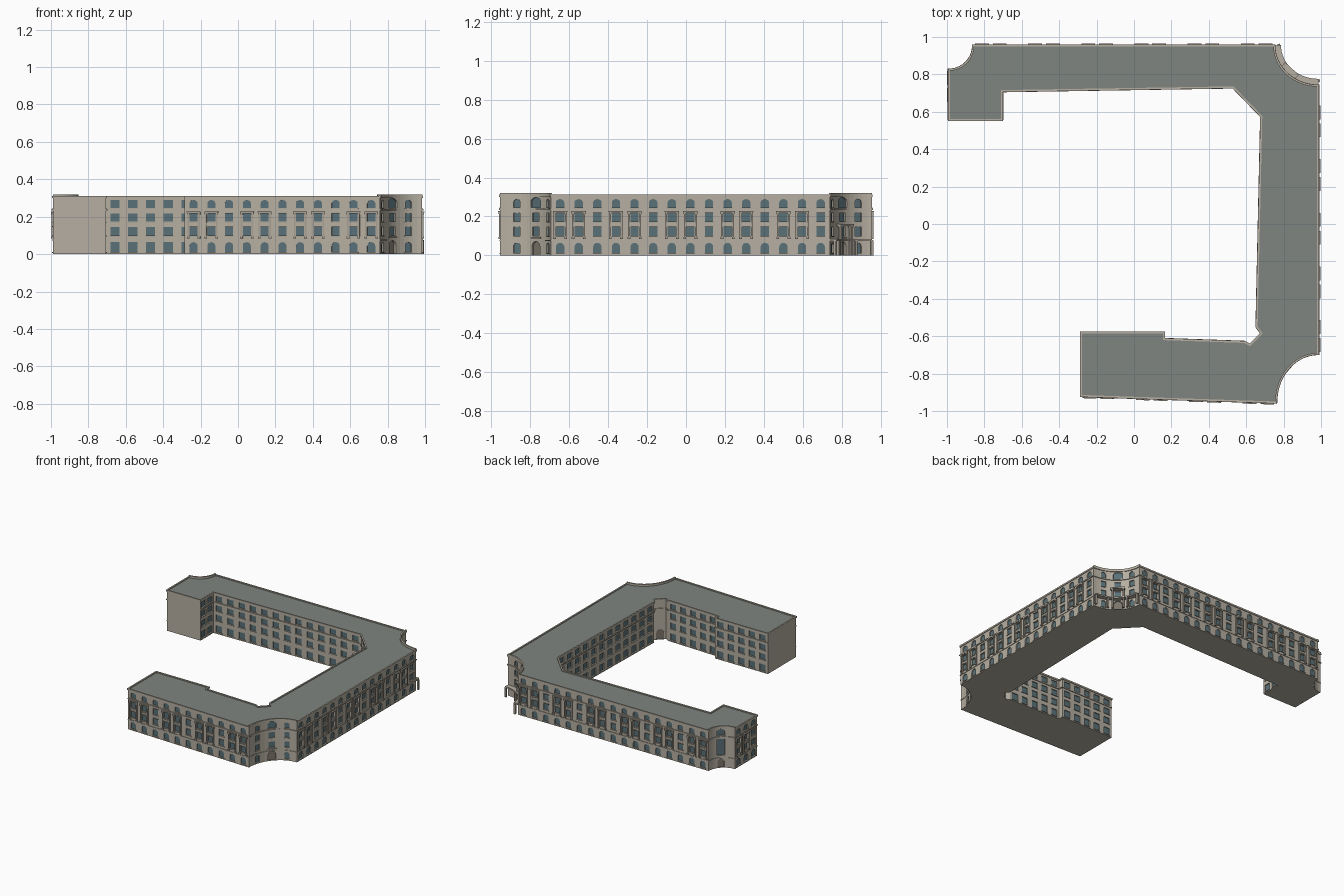
import bpy, bmesh, math
from mathutils import Vector

if "Cube" in bpy.data.objects:
    bpy.data.objects.remove(bpy.data.objects["Cube"])

PITCH = 0.095
ROWS = [(0.012, 0.064), (0.100, 0.145), (0.174, 0.217), (0.246, 0.289)]


def material(name, rgb):
    m = bpy.data.materials.new(name)
    m.diffuse_color = (*rgb, 1)
    m.use_nodes = True
    m.node_tree.nodes["Principled BSDF"].inputs["Base Color"].default_value = m.diffuse_color
    return m


MATS = [material("wall_stone", (0.47, 0.43, 0.36)),
        material("roof_grey", (0.21, 0.235, 0.215)),
        material("window_glass", (0.10, 0.165, 0.19)),
        material("trim_stone", (0.39, 0.355, 0.295)),
        material("door_brown", (0.20, 0.175, 0.145))]
WALL, ROOF, GLASS, TRIM, DOOR = range(5)


def finish(bm, name):
    bmesh.ops.recalc_face_normals(bm, faces=bm.faces)
    me = bpy.data.meshes.new(name)
    bm.to_mesh(me)
    bm.free()
    for m in MATS:
        me.materials.append(m)
    ob = bpy.data.objects.new(name, me)
    bpy.context.collection.objects.link(ob)
    return ob


def arc(cx, cy, rx, ry, start, n=14):
    """Concave quarter corner, swept clockwise."""
    pts = []
    for i in range(n + 1):
        a = math.radians(start - 90 * i / n)
        pts.append(Vector((cx + rx * math.cos(a), cy + ry * math.sin(a))))
    return pts


def prism(bm, bottom, top, mat, cap_mat=None):
    """Join two matching rings of 3D points into a closed solid."""
    a = [bm.verts.new(p) for p in bottom]
    b = [bm.verts.new(p) for p in top]
    n = len(a)
    for i in range(n):
        j = (i + 1) % n
        bm.faces.new((a[i], a[j], b[j], b[i])).material_index = mat
    bm.faces.new(a[::-1]).material_index = mat
    bm.faces.new(b).material_index = mat if cap_mat is None else cap_mat


class Spot:
    """Local wall frame: u along the wall, n outwards, z up."""
    def __init__(self, p, d):
        self.p, self.d = p, d.normalized()
        self.n = Vector((self.d.y, -self.d.x))

    def at(self, u, n, z):
        q = self.p + self.d * u + self.n * n
        return Vector((q.x, q.y, z))

    def box(self, bm, u, w, n0, n1, z0, z1, mat=TRIM):
        c = [(u - w / 2, n0), (u + w / 2, n0), (u + w / 2, n1), (u - w / 2, n1)]
        prism(bm, [self.at(*k, z0) for k in c], [self.at(*k, z1) for k in c], mat)

    def opening(self, bm, w, z0, z1, arched=False, pane=GLASS, depth=0.007):
        h = w / 2
        prof = [(-h, z0), (h, z0)]
        if arched:
            rise = min(h, (z1 - z0) * 0.4)
            prof += [(h * math.cos(math.pi * i / 8), z1 - rise + rise * math.sin(math.pi * i / 8))
                     for i in range(9)]
        else:
            prof += [(h, z1), (-h, z1)]
        prism(bm, [self.at(u, 0.012, z) for u, z in prof],
              [self.at(u, -depth, z) for u, z in prof], WALL, pane)


def strip(bm, path, z0, z1, out, inn, closed=False, mat=WALL):
    """Rectangular moulding swept along a plan path with mitred corners."""
    n, rings = len(path), []
    for i, p in enumerate(path):
        d1 = (p - path[i - 1]) if (i or closed) else path[1] - p
        d2 = (path[(i + 1) % n] - p) if (i < n - 1 or closed) else d1
        n1, n2 = [Vector((d.y, -d.x)).normalized() for d in (d1, d2)]
        m = (n1 + n2).normalized()
        m /= max(0.5, m.dot(n1))
        o, k = p + m * out, p - m * inn
        rings.append([bm.verts.new(v) for v in
                      ((k.x, k.y, z0), (o.x, o.y, z0), (o.x, o.y, z1), (k.x, k.y, z1))])
    for i in range(n if closed else n - 1):
        a, b = rings[i], rings[(i + 1) % n]
        for s in range(4):
            t = (s + 1) % 4
            bm.faces.new((a[s], b[s], b[t], a[t])).material_index = mat
    if not closed:
        for r in (rings[0], rings[-1]):
            bm.faces.new(r).material_index = mat


# Plan outline, counter-clockwise
V = lambda *pts: [Vector(p) for p in pts]
se = arc(0.985, -0.955, 0.225, 0.26, 180)
ne = arc(0.985, 0.955, 0.235, 0.215, 270)
nw = arc(-0.99, 0.955, 0.13, 0.13, 0)
outer = V((-0.285, -0.92)) + se + ne + nw + V((-0.99, 0.555))
inner = V((-0.705, 0.555), (-0.705, 0.71), (0.53, 0.73), (0.68, 0.575), (0.655, -0.55),
          (0.68, -0.585), (0.62, -0.645), (0.59, -0.63), (0.16, -0.615), (0.16, -0.58), (-0.285, -0.58))
outline = outer + inner

# Building body
bm = bmesh.new()
prism(bm, [(*p, 0) for p in outline], [(*p, 0.305) for p in outline], WALL, ROOF)
body = finish(bm, "building_body")

cut, sills, bays = bmesh.new(), bmesh.new(), bmesh.new()


def bay_frame(s):
    """Two storey window surround with a pair of pilasters."""
    for u in (-0.029, 0.029):
        s.box(bays, u, 0.009, -0.002, 0.008, 0.088, 0.224)
        s.box(bays, u, 0.014, -0.002, 0.010, 0.083, 0.093)
        s.box(bays, u, 0.014, -0.002, 0.010, 0.212, 0.222)
    s.box(bays, 0, 0.074, -0.002, 0.011, 0.222, 0.228)
    s.box(bays, 0, 0.050, -0.002, 0.004, 0.152, 0.166, WALL)


def facade(p, q, street):
    n = max(1, round((q - p).length / PITCH))
    for i in range(n):
        s = Spot(p.lerp(q, (i + 0.5) / n), q - p)
        for r, (z0, z1) in enumerate(ROWS):
            w = 0.043 if street else 0.05
            s.opening(cut, w, z0, z1, street and r in (0, 3))
            s.box(sills, 0, w + 0.008, -0.002, 0.004, z0 - 0.005, z0 - 0.001)
            if street and r in (1, 2):
                s.box(sills, 0, w + 0.006, -0.002, 0.004, z1 + 0.001, z1 + 0.005)
        if street and i % 3 < 2:
            bay_frame(s)


# Street fronts and courtyard fronts
for p, q in ((outer[0], se[0]), (se[-1], ne[0]), (ne[-1], nw[0]), (nw[-1], outer[-1])):
    facade(p, q, True)
for i in (0, 1, 2, 3, 7, 9):
    facade(inner[i], inner[i + 1], False)
Spot((inner[5] + inner[6]) / 2, inner[6] - inner[5]).opening(cut, 0.055, 0.002, 0.08, True, DOOR)


def corner_spot(c, i):
    return Spot(c[i], c[i + 1] - c[i - 1])


# Curved corners: door and large arched window in the middle, windows beside
for c in (se, ne):
    s = corner_spot(c, 7)
    s.opening(cut, 0.055, 0.002, 0.072, True, DOOR, 0.012)
    s.opening(cut, 0.045, *ROWS[1])
    s.opening(cut, 0.045, *ROWS[2])
    s.opening(cut, 0.065, 0.246, 0.298, True)
    s.box(sills, 0, 0.07, -0.004, 0.008, 0.086, 0.094)
    for i in (3, 11):
        s = corner_spot(c, i)
        for r, (z0, z1) in enumerate(ROWS):
            s.opening(cut, 0.036, z0, z1, r in (0, 3))
            s.box(sills, 0, 0.044, -0.003, 0.004, z0 - 0.005, z0 - 0.001)
s = corner_spot(nw, 7)
s.opening(cut, 0.05, 0.002, 0.07, True, DOOR)
s.opening(cut, 0.055, 0.095, 0.22)
s.opening(cut, 0.055, 0.246, 0.295, True)

finish(sills, "window_sills")
finish(bays, "pilaster_bays")
cutter = finish(cut, "window_cutters")
cutter.hide_render = True
cutter.hide_viewport = True
mod = body.modifiers.new("window_recesses", 'BOOLEAN')
mod.operation, mod.solver, mod.object = 'DIFFERENCE', 'EXACT', cutter
mod.material_mode = 'TRANSFER'

# Belt courses
bm = bmesh.new()
for path in (outer, inner):
    strip(bm, path, 0.233, 0.240, 0.006, 0.002)
strip(bm, outer, 0.074, 0.079, 0.004, 0.002)
finish(bm, "belt_courses")

# Roof parapet, raised at the curved corners
bm = bmesh.new()
strip(bm, outline, 0.300, 0.312, 0.005, 0.006, True)
for c in (se, ne, nw):
    strip(bm, c, 0.311, 0.320, 0.005, 0.006)
finish(bm, "roof_parapet")

# Entrance porch in the north-east corner: curved canopy, columns and raised portal
bm = bmesh.new()
strip(bm, ne, 0.074, 0.084, 0.036, 0.0)
for i in (0, 4, 10, 14):
    s = corner_spot(ne, i) if 0 < i < 14 else Spot(ne[i], ne[1] - ne[0] if i == 0 else ne[14] - ne[13])
    s.box(bm, 0, 0.014, 0.018, 0.032, 0, 0.075)
s = corner_spot(ne, 7)
for u in (-0.038, 0.038):
    s.box(bm, u, 0.013, 0.018, 0.032, 0.0, 0.152, TRIM)
    s.box(bm, u, 0.018, 0.015, 0.035, 0.142, 0.150, TRIM)
s.box(bm, 0, 0.10, -0.004, 0.038, 0.150, 0.161, WALL)
finish(bm, "entrance_porch")
